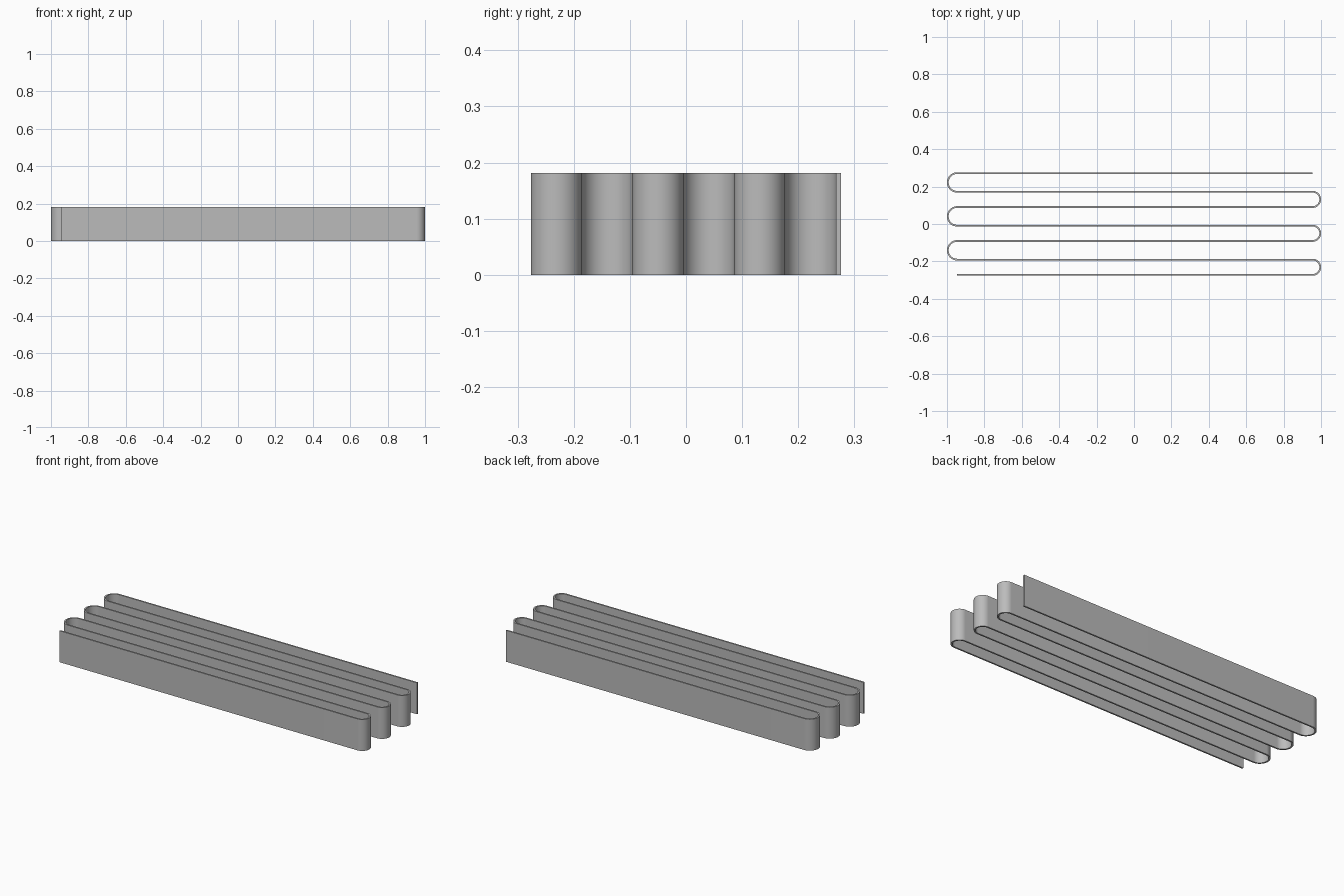
import bpy
import bmesh
from math import pi, sin, cos

if "Cube" in bpy.data.objects:
    bpy.data.objects.remove(bpy.data.objects["Cube"], do_unlink=True)

HEIGHT = 0.181
THICK = 0.009
ROWS = 7
HALF_DEPTH = 0.2765
PITCH = (2 * HALF_DEPTH - THICK) / (ROWS - 1)
RADIUS = PITCH / 2
RIGHT_X = 1 - RADIUS               # bend centres at +x
LEFT_X = -1 + RADIUS + THICK       # bend centres at -x
STEPS = 32

# Plain grey metal
grey = bpy.data.materials.new("grey_metal")
grey.use_nodes = True
colour = (0.5, 0.5, 0.5, 1)
grey.diffuse_color = colour
grey.node_tree.nodes["Principled BSDF"].inputs["Base Color"].default_value = colour


def serpentine():
    """Pairs of points on the two sides of the strip, from front to back."""
    pairs = [((LEFT_X, -HALF_DEPTH), (LEFT_X, -HALF_DEPTH + THICK))]
    for row in range(ROWS - 1):
        at_right = row % 2 == 0
        cx, side = (RIGHT_X, 1) if at_right else (LEFT_X, -1)
        cy = -HALF_DEPTH + (row + 0.5) * PITCH
        other = RADIUS - side * THICK
        for i in range(STEPS + 1):
            a = -pi / 2 + pi * i / STEPS
            dx, dy = side * cos(a), sin(a)
            pairs.append(((cx + RADIUS * dx, cy + RADIUS * dy),
                          (cx + other * dx, cy + other * dy)))
    pairs.append(((RIGHT_X, HALF_DEPTH - THICK), (RIGHT_X, HALF_DEPTH)))
    return pairs


# Folded strip: a four-cornered cross-section swept along the path
bm = bmesh.new()
rings = []
for a, b in serpentine():
    corners = [(*a, 0), (*b, 0), (*b, HEIGHT), (*a, HEIGHT)]
    rings.append([bm.verts.new(c) for c in corners])
for r, s in zip(rings, rings[1:]):
    for k in range(4):
        n = (k + 1) % 4
        bm.faces.new((r[k], r[n], s[n], s[k]))
bm.faces.new(rings[0])
bm.faces.new(rings[-1])
bmesh.ops.recalc_face_normals(bm, faces=bm.faces)

mesh = bpy.data.meshes.new("folded_strip")
bm.to_mesh(mesh)
bm.free()
mesh.materials.append(grey)
strip = bpy.data.objects.new("folded_strip", mesh)
bpy.context.collection.objects.link(strip)

# Smooth bends with crisp rims
bpy.ops.object.select_all(action="DESELECT")
strip.select_set(True)
bpy.context.view_layer.objects.active = strip
bpy.ops.object.shade_smooth_by_angle(angle=pi / 6)
